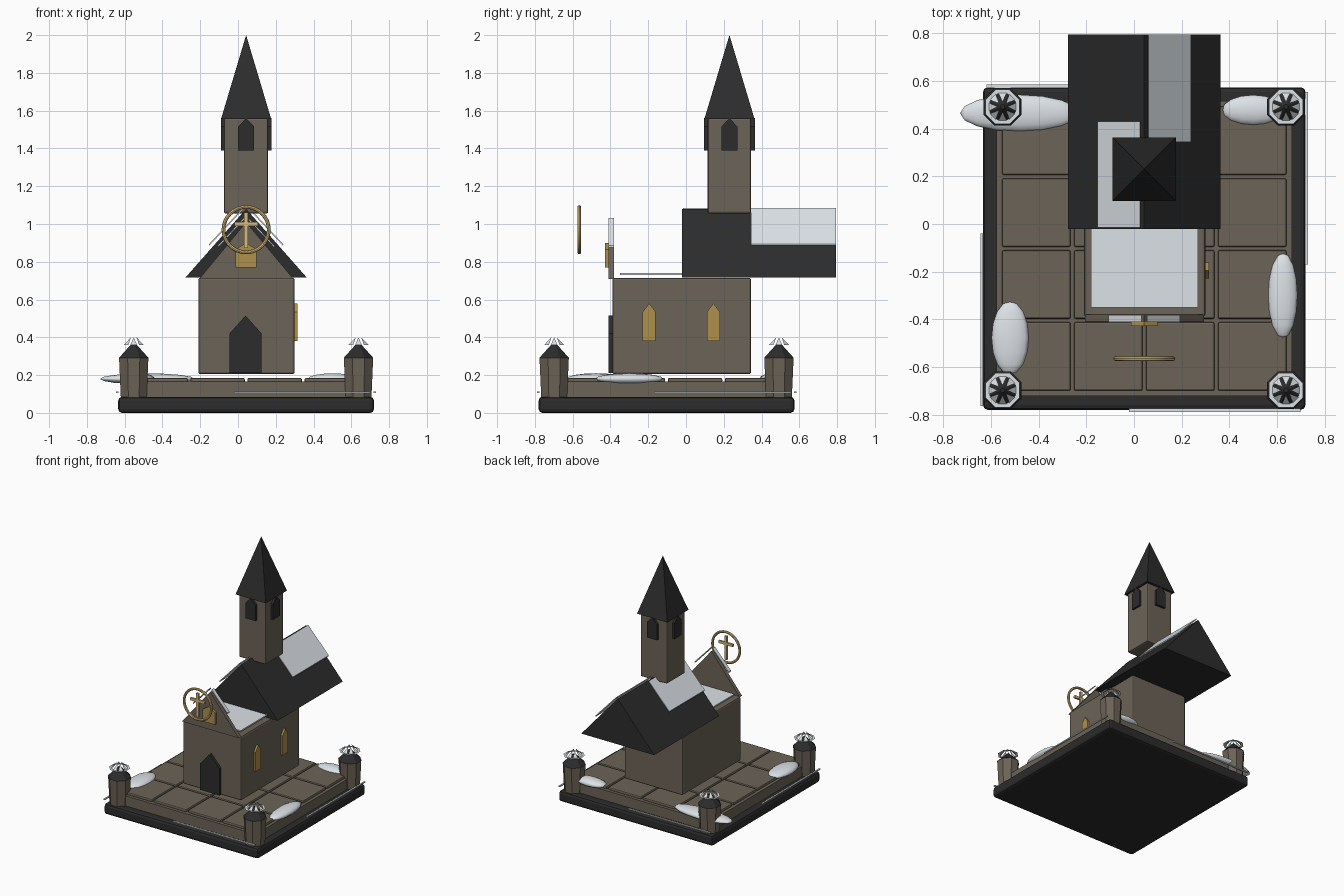
import bpy, bmesh, math
from mathutils import Vector, Matrix

if "Cube" in bpy.data.objects:
    bpy.data.objects.remove(bpy.data.objects["Cube"])

CX, CY = 0.043, -0.103   # centre of the plinth
TAU = 2 * math.pi


def material(name, rgb):
    m = bpy.data.materials.new(name)
    m.use_nodes = True
    m.diffuse_color = (*rgb, 1)
    m.node_tree.nodes["Principled BSDF"].inputs["Base Color"].default_value = (*rgb, 1)
    return m


stone = material("stone", (0.15, 0.125, 0.095))
dark = material("dark slate", (0.025, 0.025, 0.025))
snow = material("snow", (0.72, 0.76, 0.8))
glass = material("amber glass", (0.42, 0.28, 0.07))
gold = material("gold", (0.7, 0.5, 0.2))


def add(name, bm, mat, bevel=0, smooth=False):
    bmesh.ops.recalc_face_normals(bm, faces=bm.faces)
    me = bpy.data.meshes.new(name)
    bm.to_mesh(me)
    bm.free()
    me.materials.append(mat)
    ob = bpy.data.objects.new(name, me)
    bpy.context.collection.objects.link(ob)
    if smooth:
        me.shade_smooth()
    if bevel:
        mod = ob.modifiers.new("bevel", "BEVEL")
        mod.width, mod.segments = bevel, 2
    return ob


def box(name, lo, hi, mat, bevel=0):
    bm = bmesh.new()
    lo, hi = Vector(lo), Vector(hi)
    size = Matrix.Diagonal((*(hi - lo), 1))
    bmesh.ops.create_cube(bm, size=1, matrix=Matrix.Translation((lo + hi) / 2) @ size)
    return add(name, bm, mat, bevel)


def prism(name, outline, depth, mat, place=None):
    """Outline in x and z, pushed from y = 0 to y = depth, then placed."""
    bm = bmesh.new()
    face = bm.faces.new([bm.verts.new((x, 0, z)) for x, z in outline])
    out = bmesh.ops.extrude_face_region(bm, geom=[face])
    verts = [v for v in out["geom"] if isinstance(v, bmesh.types.BMVert)]
    bmesh.ops.translate(bm, verts=verts, vec=(0, depth, 0))
    if place:
        bm.transform(place)
    return add(name, bm, mat)


def pointed(name, origin, turn, half, shoulder, top, depth, mat):
    """Pointed-arch plate standing out from a wall."""
    outline = [(-half, 0), (half, 0), (half, shoulder), (0, top), (-half, shoulder)]
    place = Matrix.Translation(origin) @ Matrix.Rotation(turn, 4, "Z")
    prism(name, outline, -depth, mat, place)


def cone(name, center, sides, r1, r2, z0, z1, mat, turn=0):
    bm = bmesh.new()
    place = Matrix.Translation((*center, (z0 + z1) / 2)) @ Matrix.Rotation(turn, 4, "Z")
    bmesh.ops.create_cone(bm, cap_ends=True, segments=sides, radius1=r1, radius2=r2,
                          depth=z1 - z0, matrix=place)
    return add(name, bm, mat)


# Plinth and paving
box("base_slab", (CX - .677, CY - .677, 0), (CX + .677, CY + .677, .085), dark, .02)
box("paving_bed", (CX - .62, CY - .62, .08), (CX + .62, CY + .62, .165), stone)
for i in range(4):
    for j in range(4):
        x, y = CX + (i - 1.5) * .302, CY + (j - 1.5) * .302
        box("paving_tile", (x - .144, y - .144, .16), (x + .144, y + .144, .185), stone, .008)

# Corner posts with slate caps and snow crowns
for sx in (-1, 1):
    for sy in (-1, 1):
        c = (CX + sx * .595, CY + sy * .595)
        cone("corner_post", c, 8, .074, .084, .08, .29, stone, TAU / 16)
        cone("post_cap", c, 8, .086, .01, .29, .368, dark, TAU / 16)
        bm = bmesh.new()

        def ring_point(r, a, z):
            return bm.verts.new((c[0] + r * math.cos(a), c[1] + r * math.sin(a), z))

        for k in range(8):
            a = (k + .5) * TAU / 8
            b = a + TAU / 8
            bm.faces.new([ring_point(.058, a, .36), ring_point(.078, a, .36),
                          ring_point(.078, b, .36), ring_point(.058, b, .36)])
            bm.faces.new([ring_point(.06, a + .1, .36), ring_point(.06, b - .1, .36),
                          ring_point(.02, (a + b) / 2, .4)])
        add("post_snow", bm, snow)

# Snow strips along the rim
box("rim_snow_front", (-.02, -.79, .106), (.7, -.775, .114), snow)
box("rim_snow_left", (.718, -.17, .106), (.73, .555, .114), snow)
box("rim_snow_back", (-.62, .572, .106), (.1, .585, .114), snow)
box("rim_snow_right", (-.645, -.765, .106), (-.633, -.04, .114), snow)

# Snow drifts
drifts = [(-.52, -.478, .08, .155), (.625, -.3, .063, .18),
          (-.48, .465, .25, .078), (.5, .478, .13, .064)]
for x, y, rx, ry in drifts:
    bm = bmesh.new()
    axis = Matrix.Rotation(TAU / 4, 4, "Y" if rx > ry else "X")
    place = Matrix.Translation((x, y, .18)) @ Matrix.Diagonal((rx, ry, .03, 1)) @ axis
    bmesh.ops.create_uvsphere(bm, u_segments=14, v_segments=8, radius=1, matrix=place)
    add("snow_drift", bm, snow, smooth=True)

# Nave, door and windows
box("nave", (-.21, -.39, .205), (.3, .345, .715), stone, .012)
pointed("door", (CX - .003, -.385, .21), 0, .085, .21, .305, .025, dark)
for y in (-.195, .145):
    pointed("side_window", (.298, y, .38), TAU / 4, .034, .155, .2, .017, glass)

# Front gable with its window and snow
prism("front_gable", [(-.205, .71), (.293, .71), (CX, 1.01)], .03, stone,
      Matrix.Translation((0, -.41, 0)))
pointed("gable_window", (CX, -.41, .77), 0, .056, .095, .13, .018, glass)
for s in (-1, 1):
    prism("gable_snow", [(CX + s * .012, 1.022), (CX + s * .15, .875), (CX + s * .15, .885),
                         (CX + s * .012, 1.032)], .03, snow, Matrix.Translation((0, -.411, 0)))
box("ceiling_snow", (-.18, -.35, .73), (.268, .3, .74), snow)

# Main roof with a snow sheet on each slope
prism("main_roof", [(-.277, .718), (.363, .718), (CX, 1.08)], .815, dark,
      Matrix.Translation((0, -.02, 0)))
for name, s, y, depth in (("roof_snow_left", 1, .345, .45), ("roof_snow_right", -1, -.015, .445)):
    prism(name, [(CX + s * .015, 1.078), (CX + s * .195, .885), (CX + s * .197, .893),
                 (CX + s * .017, 1.086)], depth, snow, Matrix.Translation((0, y, 0)))

# Bell tower and spire
TY = .23
box("bell_tower", (CX - .117, TY - .115, 1.055), (CX + .117, TY + .115, 1.56), stone, .01)
for k in range(4):
    t = k * TAU / 4
    out = Matrix.Rotation(t, 3, "Z") @ Vector((0, -.112, 0))
    pointed("belfry_opening", (CX + out.x, TY + out.y, 1.39), t, .043, .125, .17, .022, dark)
cone("spire", (CX, TY), 4, .133 * math.sqrt(2), 0, 1.555, 2.0, dark, TAU / 8)

# Ringed cross
bpy.ops.mesh.primitive_torus_add(major_segments=32, minor_segments=8, major_radius=.12,
                                 minor_radius=.01, location=(CX, -.565, .97),
                                 rotation=(TAU / 4, 0, 0))
ring = bpy.context.object
ring.name = "cross_ring"
ring.data.materials.append(gold)
bpy.ops.object.shade_smooth_by_angle()
box("cross_upright", (CX - .01, -.573, .872), (CX + .01, -.557, 1.06), gold)
box("cross_arm", (CX - .062, -.573, .99), (CX + .062, -.557, 1.01), gold)
